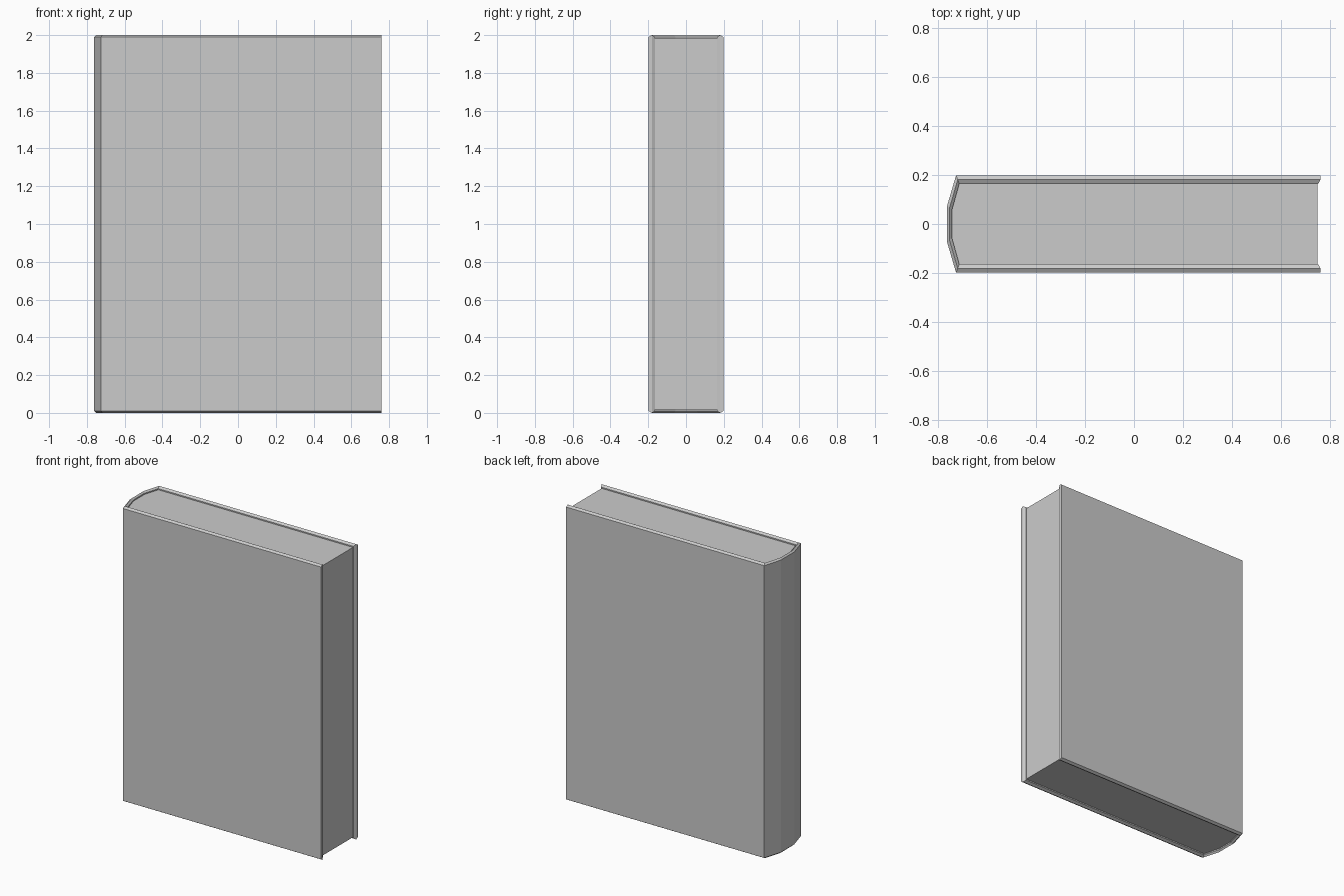
import bpy, bmesh

if "Cube" in bpy.data.objects:
    bpy.data.objects.remove(bpy.data.objects["Cube"])


def mirrored(half):
    """Extend a half profile (y < 0, fore-edge to spine) across y = 0."""
    return half + [(x, -y) for x, y in reversed(half)]


def finish(name, bm):
    bmesh.ops.recalc_face_normals(bm, faces=bm.faces)
    mesh = bpy.data.meshes.new(name)
    bm.to_mesh(mesh)
    bm.free()
    obj = bpy.data.objects.new(name, mesh)
    bpy.context.collection.objects.link(obj)
    return obj


# Plan-view profiles of the wrap-around cover
outer = mirrored([(0.76, -0.198), (-0.725, -0.198), (-0.762, -0.072)])
ridge = mirrored([(0.76, -0.181), (-0.718, -0.181), (-0.752, -0.064)])
inner = mirrored([(0.75, -0.163), (-0.712, -0.163), (-0.742, -0.056)])

# Cover: closed six-sided section swept along the profile, with ridged edges
bm = bmesh.new()
section = [(outer, 0.01), (ridge, 0.0), (inner, 0.01),
           (inner, 1.99), (ridge, 2.0), (outer, 1.99)]
rings = [[bm.verts.new((*path[i], z)) for path, z in section]
         for i in range(len(outer))]
for a, b in zip(rings, rings[1:]):
    for i in range(6):
        j = (i + 1) % 6
        bm.faces.new((a[i], a[j], b[j], b[i]))
for r in (rings[0], rings[-1]):
    bm.faces.new((r[0], r[1], r[4], r[5]))
    bm.faces.new((r[1], r[2], r[3], r[4]))
finish("cover", bm)

# Page block: fills the inside of the cover, slightly recessed
bm = bmesh.new()
pages = mirrored([(0.747, -0.163), (-0.712, -0.163), (-0.742, -0.056)])
base = bm.faces.new([bm.verts.new((x, y, 0.018)) for x, y in pages])
top = bmesh.ops.extrude_face_region(bm, geom=[base], use_keep_orig=True)
bmesh.ops.translate(bm, vec=(0, 0, 1.964),
                    verts=[v for v in top["geom"] if isinstance(v, bmesh.types.BMVert)])
finish("page_block", bm)
